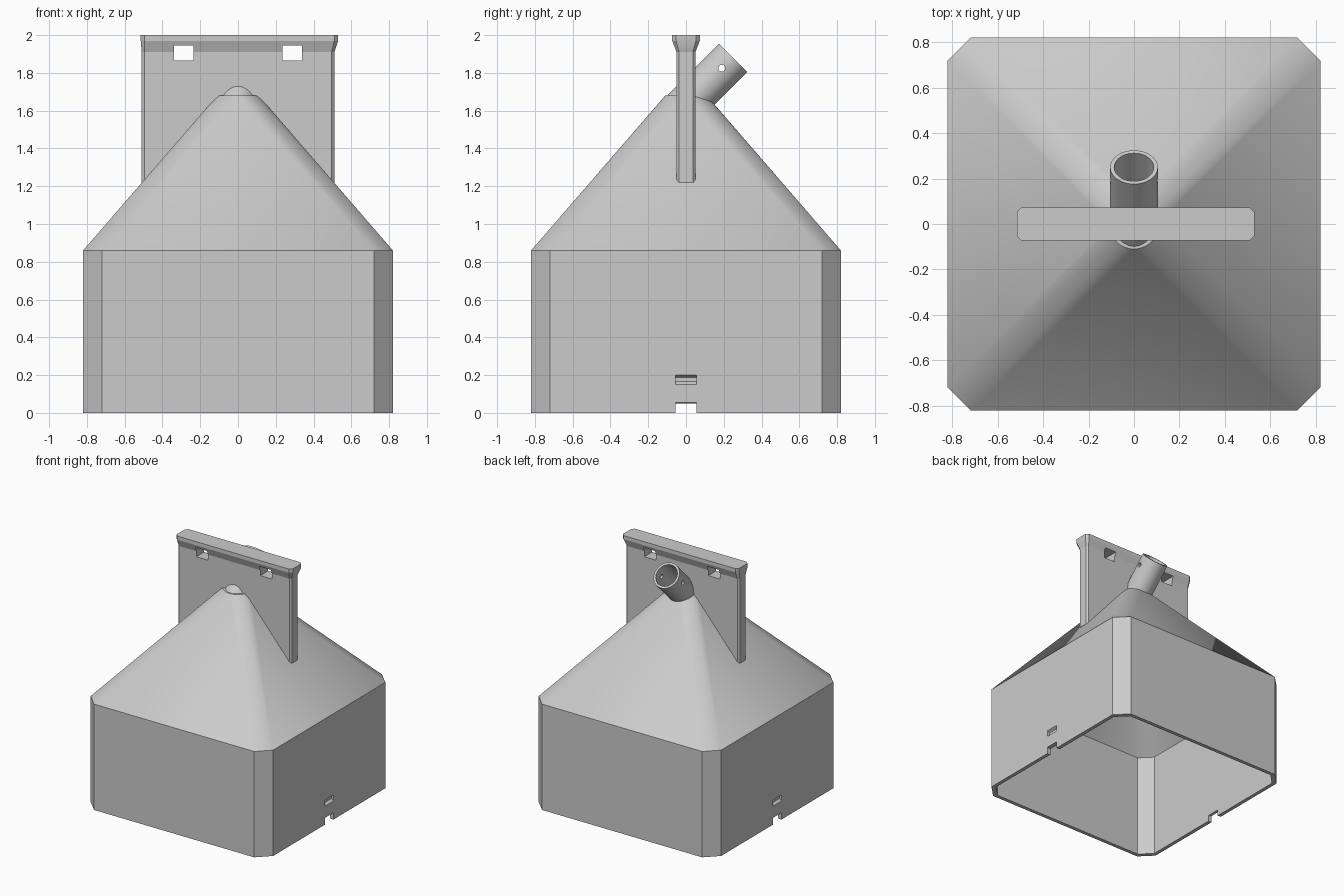
import bpy, bmesh, math
from mathutils import Vector, Matrix

cube = bpy.data.objects.get("Cube")
if cube:
    bpy.data.objects.remove(cube, do_unlink=True)

grey = bpy.data.materials.new("light_grey")
grey.use_nodes = True
COLOR = (0.6, 0.6, 0.6, 1)
grey.diffuse_color = COLOR
grey.node_tree.nodes["Principled BSDF"].inputs["Base Color"].default_value = COLOR


def finish(name, bm):
    bmesh.ops.recalc_face_normals(bm, faces=bm.faces[:])
    mesh = bpy.data.meshes.new(name)
    bm.to_mesh(mesh)
    bm.free()
    mesh.materials.append(grey)
    obj = bpy.data.objects.new(name, mesh)
    bpy.context.collection.objects.link(obj)
    return obj


def hull(name, points):
    bm = bmesh.new()
    for p in points:
        bm.verts.new(p)
    bmesh.ops.convex_hull(bm, input=bm.verts[:])
    bmesh.ops.dissolve_limit(bm, angle_limit=0.002, verts=bm.verts[:], edges=bm.edges[:])
    return finish(name, bm)


def box(name, x0, x1, y0, y1, z0, z1):
    return hull(name, [(x, y, z) for x in (x0, x1) for y in (y0, y1) for z in (z0, z1)])


def rod(name, start, end, radius, segments=48):
    a, b = Vector(start), Vector(end)
    bm = bmesh.new()
    turn = (b - a).to_track_quat('Z', 'Y').to_matrix().to_4x4()
    bmesh.ops.create_cone(bm, cap_ends=True, segments=segments, radius1=radius,
                          radius2=radius, depth=(b - a).length,
                          matrix=Matrix.Translation((a + b) / 2) @ turn)
    return finish(name, bm)


def octagon(x0, x1, half_y, c, z):
    pts = []
    for s in (-1, 1):
        pts += [(x0, s * (half_y - c), z), (x0 + c, s * half_y, z),
                (x1 - c, s * half_y, z), (x1, s * (half_y - c), z)]
    return pts


def funnel(name, half, c, bottom, shoulder, radius, top):
    ring = [(radius * math.cos(a), radius * math.sin(a), top)
            for a in (math.tau * i / 64 for i in range(64))]
    return hull(name, octagon(-half, half, half, c, bottom)
                + octagon(-half, half, half, c, shoulder) + ring)


def cut(obj, cutters):
    bpy.context.view_layer.objects.active = obj
    for cutter in cutters:
        mod = obj.modifiers.new("cut", 'BOOLEAN')
        mod.operation = 'DIFFERENCE'
        mod.solver = 'EXACT'
        mod.object = cutter
        bpy.ops.object.modifier_apply(modifier=mod.name)


# Main solids: chamfered square hood tapering to a round neck
hood = funnel("hood", 0.82, 0.10, 0, 0.86, 0.11, 1.68)
cavity = funnel("cavity_cutter", 0.79, 0.09, -0.1, 0.85, 0.085, 1.64)

# Spout leaning backwards, with its bore and cross pin hole
low, high = (0, -0.05, 1.58), (0, 0.25, 1.88)
spout = rod("spout", low, high, 0.105)
bore = rod("bore_cutter", low, (0, 0.35, 1.98), 0.087)
pin = rod("pin_cutter", (-0.3, 0.19, 1.825), (0.3, 0.19, 1.825), 0.018, 24)

# Hanging plate standing across the taper
bm = bmesh.new()
half_outline = [(0.09, 1.665), (0.48, 1.22), (0.51, 1.22), (0.51, 1.95)]
outline = half_outline + [(-x, z) for x, z in reversed(half_outline)]
face = bm.faces.new([bm.verts.new((x, -0.05, z)) for x, z in outline])
grown = bmesh.ops.extrude_face_region(bm, geom=[face])["geom"]
bmesh.ops.translate(bm, vec=(0, 0.1, 0),
                    verts=[g for g in grown if isinstance(g, bmesh.types.BMVert)])
corners = [e for e in bm.edges
           if abs(e.verts[0].co.z - e.verts[1].co.z) > 0.5
           and all(abs(v.co.x) > 0.5 for v in e.verts)]
bmesh.ops.bevel(bm, geom=corners, offset=0.014, segments=1, affect='EDGES')
plate = finish("hanging_plate", bm)

# Flared rail along the top of the plate
rail = hull("top_rail", octagon(-0.51, 0.51, 0.05, 0.014, 1.91)
            + octagon(-0.515, 0.53, 0.073, 0.02, 1.97)
            + octagon(-0.515, 0.53, 0.073, 0.02, 2.0))

# Square hanging holes
holes = [box("hole_cutter", m - 0.052, m + 0.052, -0.2, 0.2, 1.865, 1.945)
         for m in (-0.287, 0.287)]

# Rim notches and shallow slots on both sides
side_cutters = []
for s in (-1, 1):
    side_cutters.append(hull("notch_cutter", [
        (s * x, y, z) for y in (-0.055, 0.055)
        for x, z in ((0.75, -0.1), (0.9, -0.1), (0.9, 0.055),
                     (0.82, 0.055), (0.79, 0.042), (0.75, 0.042))]))
    side_cutters.append(hull("slot_cutter", [
        (s * x, y, z) for y in (-0.055, 0.055)
        for x, z in ((0.9, 0.15), (0.9, 0.2), (0.82, 0.2),
                     (0.8, 0.187), (0.8, 0.165), (0.82, 0.15))]))

cut(hood, [cavity, bore] + side_cutters)
cut(spout, [bore, cavity, pin])
cut(plate, [bore] + holes)
cut(rail, holes)

for helper in [cavity, bore, pin] + holes + side_cutters:
    bpy.data.objects.remove(helper, do_unlink=True)

# Smooth the round surfaces and keep the creases crisp
for obj in (hood, spout, plate, rail):
    bpy.ops.object.select_all(action='DESELECT')
    obj.select_set(True)
    bpy.context.view_layer.objects.active = obj
    bpy.ops.object.shade_smooth_by_angle(angle=math.radians(20))
